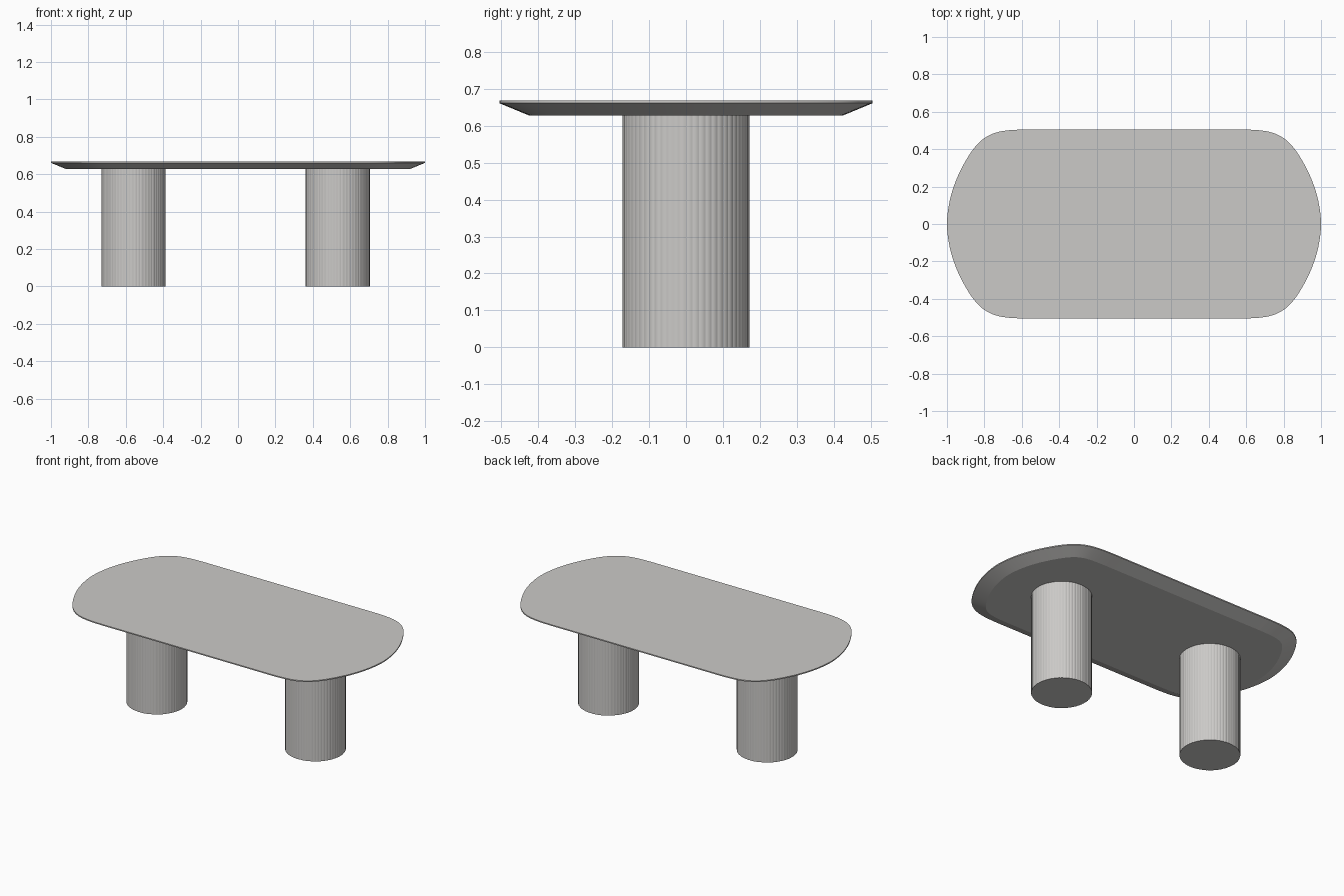
import bpy, bmesh, math
from mathutils import Vector

if "Cube" in bpy.data.objects:
    bpy.data.objects.remove(bpy.data.objects["Cube"])

stone = bpy.data.materials.new("pale warm grey")
stone.diffuse_color = (0.60, 0.59, 0.575, 1)
stone.use_nodes = True
stone.node_tree.nodes["Principled BSDF"].inputs["Base Color"].default_value = stone.diffuse_color


def finish(bm, name, angle):
    bmesh.ops.recalc_face_normals(bm, faces=bm.faces)
    mesh = bpy.data.meshes.new(name)
    bm.to_mesh(mesh)
    bm.free()
    mesh.materials.append(stone)
    ob = bpy.data.objects.new(name, mesh)
    bpy.context.collection.objects.link(ob)
    bpy.ops.object.select_all(action='DESELECT')
    ob.select_set(True)
    bpy.context.view_layer.objects.active = ob
    bpy.ops.object.shade_smooth_by_angle(angle=math.radians(angle))
    return ob


def loft(rings, name, angle):
    """Skin a stack of equal-length rings and cap both ends."""
    bm = bmesh.new()
    loops = [[bm.verts.new(p) for p in ring] for ring in rings]
    n = len(loops[0])
    for a, b in zip(loops, loops[1:]):
        for i in range(n):
            j = (i + 1) % n
            bm.faces.new((a[i], a[j], b[j], b[i]))
    bm.faces.new(loops[0][::-1])
    bm.faces.new(loops[-1])
    return finish(bm, name, angle)


def smooth_loop(pts, steps):
    """Closed Catmull-Rom curve through the points."""
    out, n = [], len(pts)
    for i in range(n):
        p0, p1, p2, p3 = (pts[(i + k) % n] for k in (-1, 0, 1, 2))
        for s in range(steps):
            t = s / steps
            out.append(0.5 * (2 * p1 + (p2 - p0) * t + (2 * p0 - 5 * p1 + 4 * p2 - p3) * t * t
                              + (3 * p1 - p0 - 3 * p2 + p3) * t ** 3))
    return out


def inset(pts, d):
    """Move a counter-clockwise outline inwards along its normals."""
    out, n = [], len(pts)
    for i in range(n):
        t = (pts[(i + 1) % n] - pts[i - 1]).normalized()
        out.append(pts[i] + Vector((-t.y, t.x)) * d)
    return out


# Tabletop: rounded outline with bowed ends, thin lip and undercut bevel
quarter = [(1.0, 0.0), (0.985, 0.125), (0.95, 0.237), (0.90, 0.338), (0.85, 0.412),
           (0.80, 0.459), (0.74, 0.488), (0.67, 0.501), (0.58, 0.505), (0.45, 0.505)]
right = [(x, -y) for x, y in quarter[:0:-1]] + quarter
full = [Vector(p) for p in right] + [Vector((-x, -y)) for x, y in right]
outline = smooth_loop(full, 4)
layers = [(0.08, 0.628), (0.0, 0.661), (0.0, 0.668)]
loft([[(p.x, p.y, z) for p in inset(outline, d)] for d, z in layers], "tabletop", 20)

# Legs: round columns with fine shallow fluting
FLUTES, PER = 60, 4


def leg(name, cx):
    def ring(z):
        pts = []
        for i in range(FLUTES * PER):
            a = 2 * math.pi * i / (FLUTES * PER)
            r = 0.1705 + 0.0015 * abs(math.sin(a * FLUTES / 2))
            pts.append((cx + r * math.cos(a), r * math.sin(a), z))
        return pts
    loft([ring(0), ring(0.63)], name, 25)


leg("left_leg", -0.559)
leg("right_leg", 0.533)
